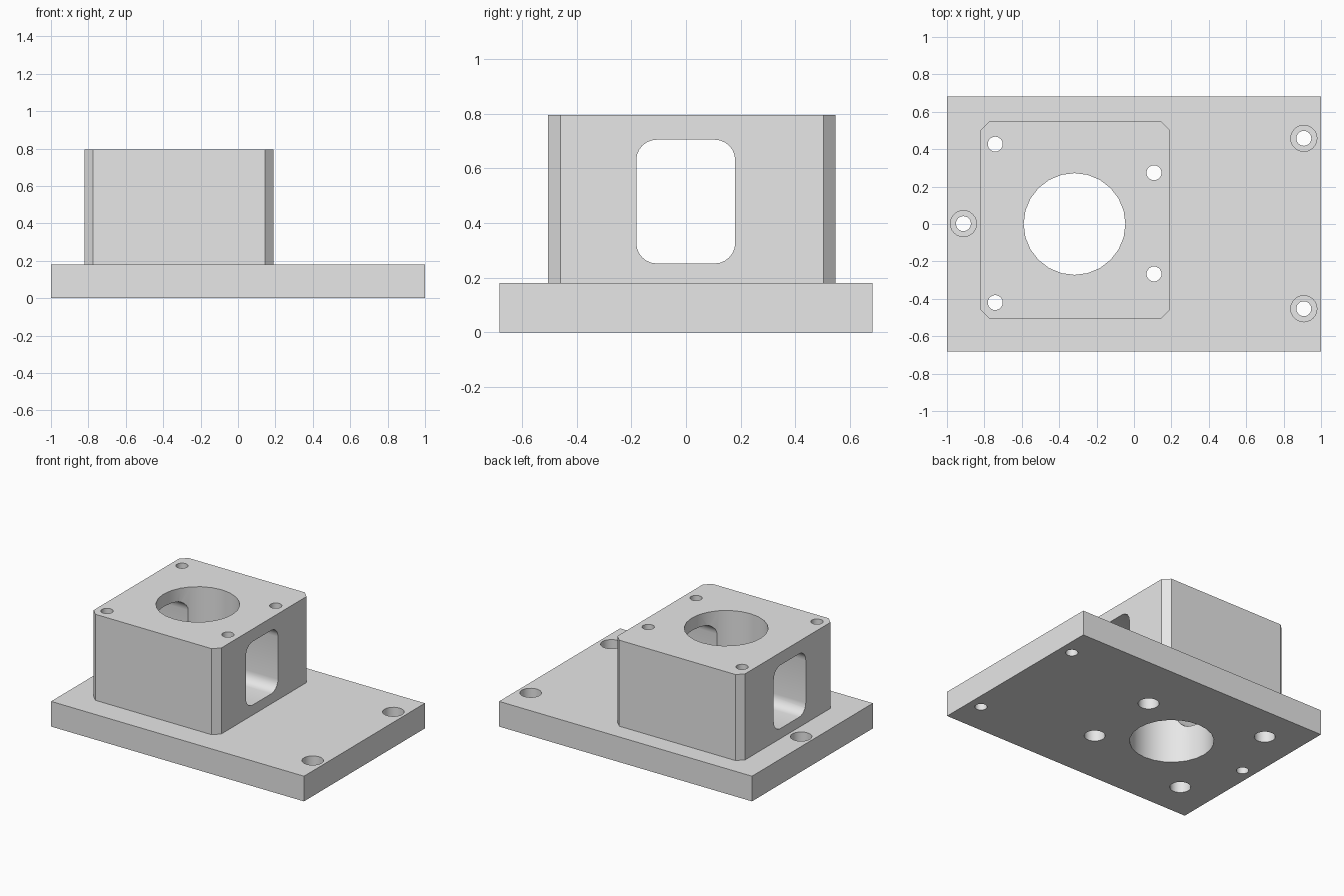
import bpy
import bmesh
from mathutils import Vector

cube = bpy.data.objects.get("Cube")
if cube:
    bpy.data.objects.remove(cube, do_unlink=True)

grey = bpy.data.materials.new("light_grey")
grey.use_nodes = True
grey.diffuse_color = (0.8, 0.8, 0.8, 1)
grey.node_tree.nodes["Principled BSDF"].inputs["Base Color"].default_value = (0.8, 0.8, 0.8, 1)

BASE_TOP = 0.18
BLOCK_TOP = 0.795


def add_object(name, bm):
    mesh = bpy.data.meshes.new(name)
    bm.to_mesh(mesh)
    bm.free()
    ob = bpy.data.objects.new(name, mesh)
    bpy.context.collection.objects.link(ob)
    return ob


def box(name, low, high, axis=None, bevel=0.0, segments=1):
    """Box between two corners; edges along the given axis may be bevelled."""
    low, high = Vector(low), Vector(high)
    bm = bmesh.new()
    bmesh.ops.create_cube(bm, size=1)
    bmesh.ops.scale(bm, vec=high - low, verts=bm.verts)
    bmesh.ops.translate(bm, vec=(low + high) / 2, verts=bm.verts)
    if axis is not None:
        edges = [e for e in bm.edges
                 if abs((e.verts[0].co - e.verts[1].co).normalized()[axis]) > 0.9]
        bmesh.ops.bevel(bm, geom=edges, offset=bevel, segments=segments,
                        profile=0.5, affect='EDGES')
    return add_object(name, bm)


def drill(name, x, y, radius, bottom, top, sides=24):
    bm = bmesh.new()
    bmesh.ops.create_cone(bm, cap_ends=True, segments=sides, radius1=radius,
                          radius2=radius, depth=top - bottom)
    bmesh.ops.translate(bm, vec=(x, y, (top + bottom) / 2), verts=bm.verts)
    return add_object(name, bm)


def cut(target, cutters):
    bpy.context.view_layer.objects.active = target
    for cutter in cutters:
        mod = target.modifiers.new("cut", 'BOOLEAN')
        mod.operation = 'DIFFERENCE'
        mod.solver = 'EXACT'
        mod.object = cutter
        bpy.ops.object.modifier_apply(modifier=mod.name)


# Main solids: mounting plate and chamfered housing
base_plate = box("base_plate", (-1, -0.683, 0), (1, 0.683, BASE_TOP))
housing = box("housing_block", (-0.82, -0.505, BASE_TOP), (0.19, 0.548, BLOCK_TOP),
              axis=2, bevel=0.045)

# Central bore and four bolt holes run through both parts
shared = [drill("bore_cutter", -0.318, 0, 0.272, -0.1, 1)]
base_only = []
for x, y in ((-0.742, 0.427), (-0.742, -0.42), (0.107, 0.274), (0.107, -0.267)):
    shared.append(drill("bolt_cutter", x, y, 0.04, -0.1, 1))
    # Bolt head recess under the plate
    base_only.append(drill("head_recess_cutter", x, y, 0.068, -0.1, 0.1))

# Plate fixing holes, counterbored from above
for x, y in ((0.908, 0.458), (0.908, -0.453), (-0.912, 0.002)):
    base_only.append(drill("fixing_cutter", x, y, 0.04, -0.1, 1))
    base_only.append(drill("counterbore_cutter", x, y, 0.07, 0.09, 1))

# Rounded window through the sides of the housing
window = box("window_cutter", (-1.2, -0.182, 0.252), (1.2, 0.18, 0.705),
             axis=0, bevel=0.075, segments=6)

cut(base_plate, shared + base_only)
cut(housing, shared + [window])

for cutter in shared + base_only + [window]:
    bpy.data.objects.remove(cutter, do_unlink=True)

# Colour and shading
for ob in (base_plate, housing):
    ob.data.materials.clear()
    ob.data.materials.append(grey)
    bpy.ops.object.select_all(action='DESELECT')
    ob.select_set(True)
    bpy.context.view_layer.objects.active = ob
    bpy.ops.object.shade_smooth_by_angle()
